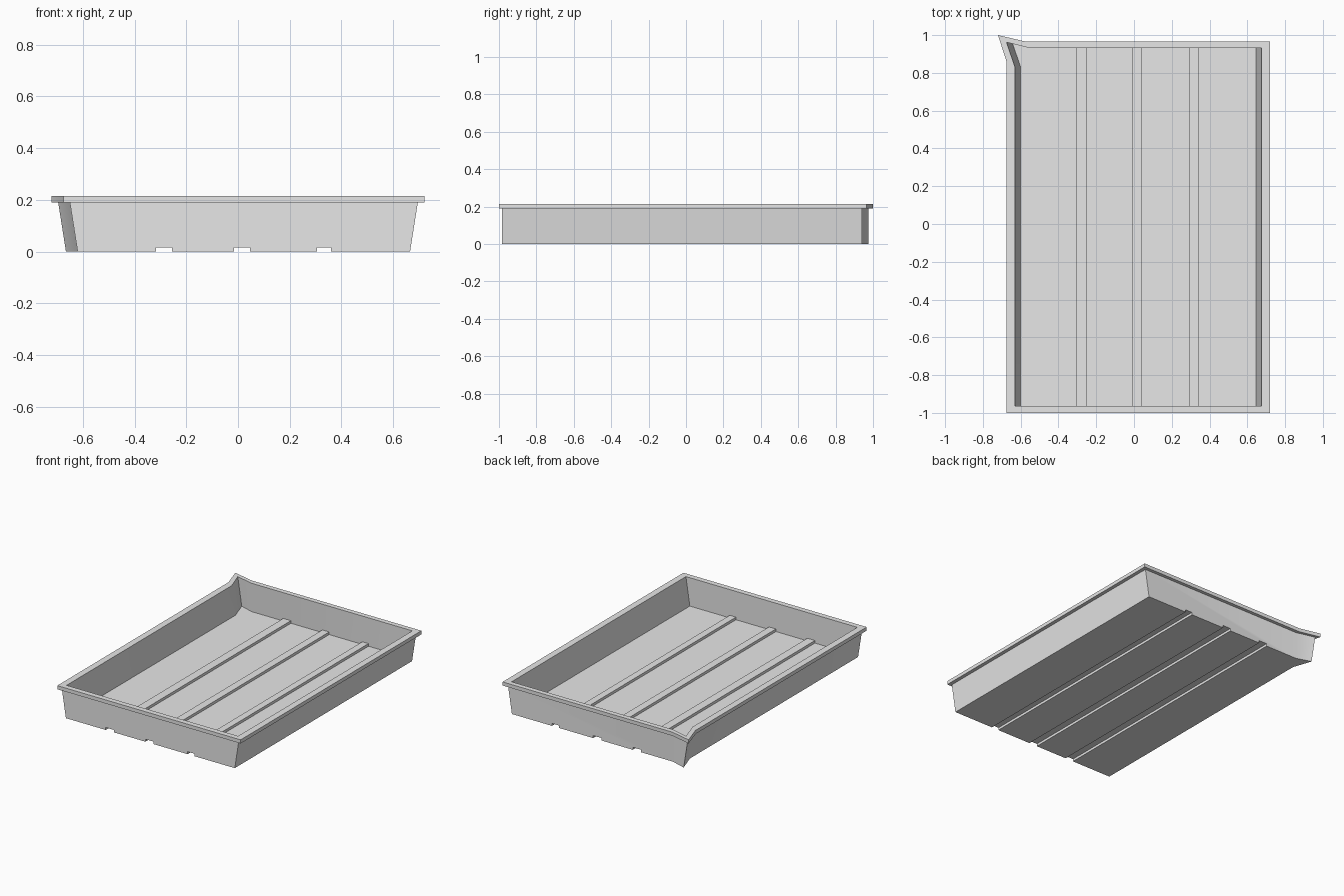
import bpy
import bmesh
from mathutils import Matrix, Vector

cube = bpy.data.objects.get("Cube")
if cube:
    bpy.data.objects.remove(cube, do_unlink=True)

grey = bpy.data.materials.new("light grey plastic")
grey.use_nodes = True
grey.diffuse_color = (0.8, 0.8, 0.8, 1)
grey.node_tree.nodes["Principled BSDF"].inputs["Base Color"].default_value = (0.8, 0.8, 0.8, 1)


def make_object(name, bm):
    bmesh.ops.recalc_face_normals(bm, faces=bm.faces)
    mesh = bpy.data.meshes.new(name)
    bm.to_mesh(mesh)
    bm.free()
    mesh.materials.append(grey)
    obj = bpy.data.objects.new(name, mesh)
    bpy.context.collection.objects.link(obj)
    return obj


def make_box(name, low, high):
    low, high = Vector(low), Vector(high)
    bm = bmesh.new()
    bmesh.ops.create_cube(bm, size=1, matrix=Matrix.Translation((low + high) / 2)
                          @ Matrix.Diagonal((*(high - low), 1)))
    return make_object(name, bm)


def outline(left, right, front, back, bend_x, bend_y, tip, inset=0):
    """Rectangle with one corner drawn out into a pouring spout."""
    return [(left + inset, front), (right - inset, front), (right - inset, back),
            (bend_x, back), (tip[0] + inset, tip[1]), (left + inset, bend_y)]


# Cross-section levels, from the outer bottom over the rim to the inner floor
FLOOR, LIP, TOP, SLOPE = 0.02, 0.19, 0.215, 0.03
wall = (-0.65, 0.695, -0.985, 0.942, -0.56, 0.845, (-0.695, 0.975))
rim = (-0.675, 0.72, -1.0, 0.965, -0.57, 0.86, (-0.72, 1.0))
inner = (-0.63, 0.675, -0.963, 0.931, -0.55, 0.83, (-0.675, 0.962))
levels = [(outline(*wall, SLOPE), 0), (outline(*wall), LIP), (outline(*rim), LIP),
          (outline(*rim), TOP), (outline(*inner), TOP), (outline(*inner, SLOPE), FLOOR)]

# Tray shell
bm = bmesh.new()
loops = [[bm.verts.new((x, y, z)) for x, y in points] for points, z in levels]
for a, b in zip(loops, loops[1:]):
    for i in range(len(a)):
        j = (i + 1) % len(a)
        bm.faces.new((a[i], a[j], b[j], b[i]))
bm.faces.new(loops[0])
bm.faces.new(loops[-1])
tray = make_object("tray", bm)

# Drain channels cut through the underside
for x0, x1 in ((-0.317, -0.255), (-0.015, 0.047), (0.306, 0.36)):
    cutter = make_box("channel_cutter", (x0, -1.2, -0.1), (x1, 1.2, 0.017))
    cutter.hide_render = True
    cut = tray.modifiers.new("channel", 'BOOLEAN')
    cut.operation = 'DIFFERENCE'
    cut.solver = 'EXACT'
    cut.object = cutter
    bpy.context.view_layer.objects.active = tray
    bpy.ops.object.modifier_apply(modifier=cut.name)
    bpy.data.objects.remove(cutter, do_unlink=True)

# Raised ribs along the inside floor
for side, x0, x1 in (("left", 0.294, 0.341), ("middle", -0.01, 0.042), ("right", -0.307, -0.249)):
    make_box(side + "_floor_rib", (x0, -0.968, FLOOR - 0.001), (x1, 0.935, FLOOR + 0.018))

# Smooth the gentle spout bends, keep the other edges sharp
bpy.ops.object.select_all(action='DESELECT')
tray.select_set(True)
bpy.context.view_layer.objects.active = tray
bpy.ops.object.shade_smooth_by_angle()
